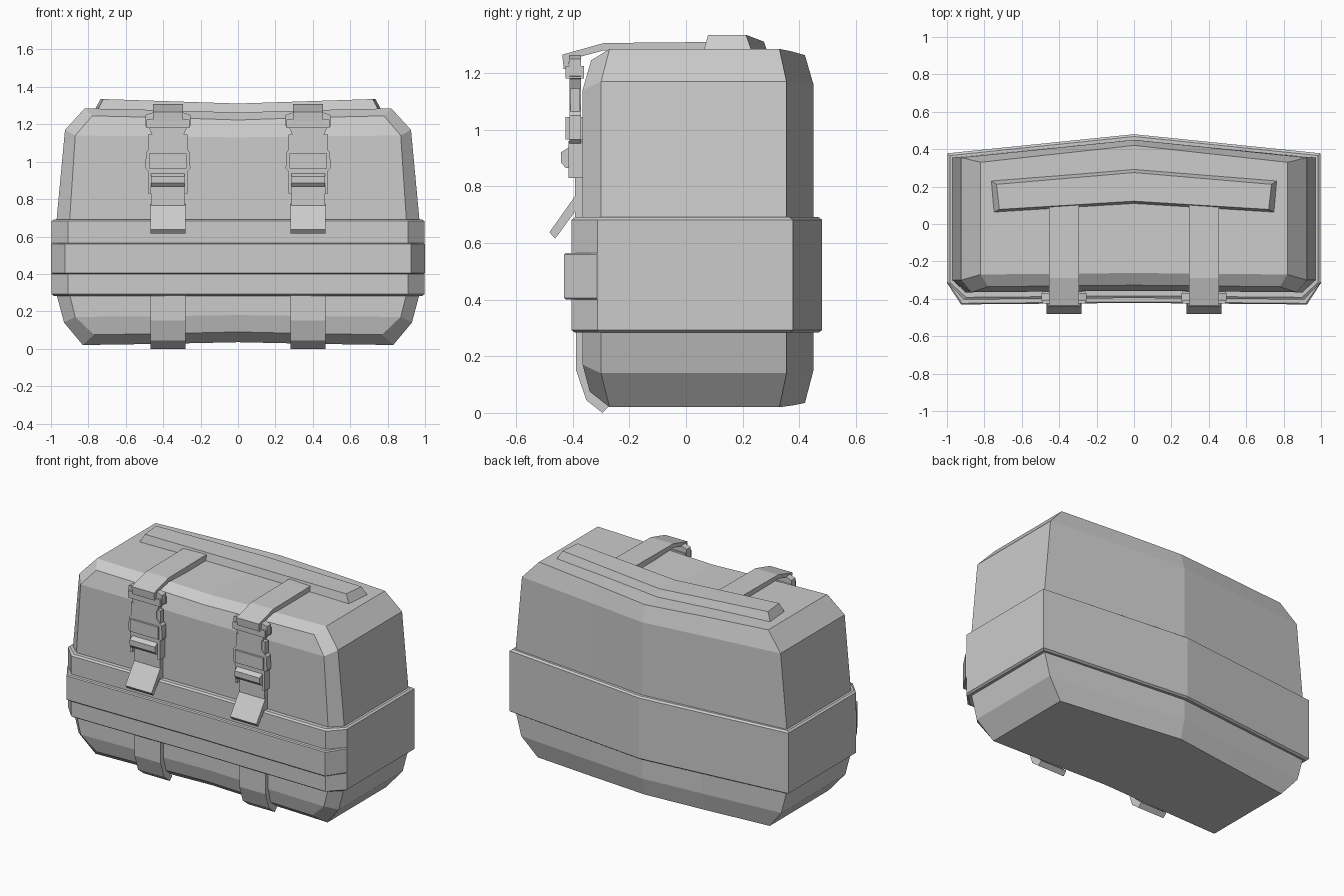
import bpy, bmesh

if "Cube" in bpy.data.objects:
    bpy.data.objects.remove(bpy.data.objects["Cube"])


def make(name, verts, faces):
    me = bpy.data.meshes.new(name)
    bm = bmesh.new()
    vs = [bm.verts.new(v) for v in verts]
    for f in faces:
        bm.faces.new([vs[i] for i in f])
    bmesh.ops.remove_doubles(bm, verts=bm.verts, dist=0.0005)
    bmesh.ops.dissolve_degenerate(bm, edges=bm.edges, dist=0.0005)
    bmesh.ops.recalc_face_normals(bm, faces=bm.faces)
    bm.to_mesh(me)
    bm.free()
    ob = bpy.data.objects.new(name, me)
    bpy.context.collection.objects.link(ob)
    return ob


def ring(front, side, back, bulge, sag=0.0):
    """Plan outline: front=(x,y,z) edge, side=(x,y,z) corner, back=(x,y) corner, kinked back."""
    fx, fy, fz = front
    sx, sy, sz = side
    bx, by = back
    m = 0.4
    f = lambda x: (x, fy + 0.008 * (1 - abs(x) / fx), fz + sag * (1 - abs(x) / fx) ** 1.3)
    b = lambda x: (x, by + bulge * (1 - abs(x) / bx), sz + sag * (1 - abs(x) / bx) ** 1.3)
    return ([f(x) for x in (-fx, -m, 0, m, fx)] + [(sx, sy, sz)]
            + [b(x) for x in (bx, m, 0, -m, -bx)] + [(-sx, sy, sz)])


def loft(name, rings):
    n = 12
    verts = [v for r in rings for v in r]
    faces = []
    for k in range(len(rings) - 1):
        for i in range(n):
            j = (i + 1) % n
            faces.append((k * n + i, k * n + j, k * n + n + j, k * n + n + i))
    for o in (0, (len(rings) - 1) * n):
        for c in ((0, 1, 9, 10, 11), (1, 2, 8, 9), (2, 3, 7, 8), (3, 4, 5, 6, 7)):
            faces.append([o + i for i in c])
    return make(name, verts, faces)


def prism(name, pts, axis, lo, hi):
    """Extrude a 2D outline: axis 'x' takes (y,z) points, axis 'y' takes (x,z) points."""
    n = len(pts)
    put = (lambda p, d: (d, p[0], p[1])) if axis == 'x' else (lambda p, d: (p[0], d, p[1]))
    verts = [put(p, lo) for p in pts] + [put(p, hi) for p in pts]
    faces = [range(n), range(n, 2 * n)]
    faces += [(i, (i + 1) % n, n + (i + 1) % n, n + i) for i in range(n)]
    return make(name, verts, faces)


def box(name, x, y, z):
    return prism(name, [(y[0], z[0]), (y[1], z[0]), (y[1], z[1]), (y[0], z[1])], 'x', *x)


# Faceted bag body, bottom cap to top cap
lo_s, hi_s = (0.83, -0.27, 0.02), (0.82, -0.27, 1.285)
loft("bag_body", [
    ring(lo_s, lo_s, (0.83, 0.33), 0.09, 0.015),
    ring((0.77, -0.34, 0.075), lo_s, (0.83, 0.33), 0.09, 0.015),
    ring((0.87, -0.365, 0.17), (0.93, -0.30, 0.14), (0.93, 0.355), 0.095, 0.01),
    ring((0.90, -0.365, 0.29), (0.97, -0.30, 0.29), (0.97, 0.355), 0.095),
    ring((0.90, -0.365, 0.69), (0.97, -0.30, 0.69), (0.97, 0.355), 0.095),
    ring((0.87, -0.365, 1.14), (0.925, -0.30, 1.17), (0.925, 0.355), 0.095, -0.01),
    ring((0.78, -0.335, 1.245), hi_s, (0.82, 0.33), 0.09, -0.022),
    ring(hi_s, hi_s, (0.82, 0.33), 0.09, -0.022),
])

# Wide middle belt with a raised front band
loft("middle_belt", [
    ring((0.91 - d, -0.404 + d, z), (0.997 - d, -0.312, z), (0.997 - d, 0.378 - d), 0.102)
    for z, d in ((0.283, 0.012), (0.292, 0), (0.682, 0), (0.691, 0.012))])
loft("front_band", [
    ring((0.925 - d, -0.43 + d, z), (1.0 - d, -0.315, z), (0.96, -0.2), 0.0)
    for z, d in ((0.40, 0.006), (0.406, 0), (0.559, 0), (0.565, 0.006))])

# Bent pad on the top, tapered upward
pad = []
for x, x2, yf, yf2, yb2, yb, z0, z1 in (
        (-0.755, -0.72, 0.06, 0.078, 0.212, 0.235, 1.27, 1.335),
        (0, 0, 0.105, 0.122, 0.275, 0.298, 1.245, 1.311),
        (0.755, 0.72, 0.06, 0.078, 0.212, 0.235, 1.27, 1.335)):
    s = 0 if x == 0 else (0.015 if x > 0 else -0.015)
    pad += [(x, yf, z0), (x2, yf2, z1), (x2 + s, yb2, z1), (x + s, yb, z0)]
make("top_pad", pad, [(0, 1, 2, 3), (8, 9, 10, 11)] + [
    (o + i, o + (i + 1) % 4, o + 4 + (i + 1) % 4, o + 4 + i) for o in (0, 4) for i in range(4)])

# Two straps with side-release buckles
half = [(0.085, 1.262), (0.12, 1.25), (0.12, 1.19), (0.10, 1.178), (0.082, 1.14),
        (0.082, 1.09), (0.117, 1.05), (0.12, 0.965), (0.105, 0.95)]
for side, cx in (("left", -0.375), ("right", 0.375)):
    def bx(name, hw, y, z):
        return box(side + name, (cx - hw, cx + hw), y, z)

    # strap over the top, folding down into the buckle
    prism(side + "_top_strap", [(0.12, 1.31), (-0.29, 1.306), (-0.437, 1.265), (-0.432, 1.215),
                                (-0.418, 1.215), (-0.41, 1.248), (-0.29, 1.28), (0.12, 1.262)],
          'x', cx - 0.08, cx + 0.08)
    # buckle body with shaped outline, loop frame and side prongs
    outline = [(cx + x, z) for x, z in half] + [(cx - x, z) for x, z in reversed(half)]
    prism(side + "_buckle_body", outline, 'y', -0.412, -0.37)
    bx("_buckle_frame", 0.115, (-0.425, -0.36), (1.18, 1.225))
    bx("_buckle_socket", 0.1, (-0.425, -0.364), (0.965, 1.045))
    bx("_buckle_prongs", 0.105, (-0.408, -0.375), (1.05, 1.145))
    # lower adjuster: rails, end bars and raised grip bar
    for s in (-1, 1):
        a, b = sorted((cx + s * 0.09, cx + s * 0.106))
        box(side + "_adjuster_rail", (a, b), (-0.415, -0.364), (0.83, 0.96))
    bx("_adjuster_top", 0.1, (-0.415, -0.364), (0.935, 0.96))
    prism(side + "_grip_bar", [(-0.38, 0.865), (-0.425, 0.865), (-0.442, 0.885),
                               (-0.442, 0.92), (-0.41, 0.94), (-0.38, 0.94)],
          'x', cx - 0.09, cx + 0.09)
    # strap behind the adjuster and the loose angled tail
    bx("_front_strap", 0.09, (-0.392, -0.355), (0.64, 0.97))
    prism(side + "_strap_tail", [(-0.385, 0.775), (-0.482, 0.638), (-0.462, 0.615),
                                 (-0.385, 0.72)], 'x', cx - 0.094, cx + 0.094)
    # strap below the belt wrapping under
    prism(side + "_bottom_strap", [(-0.388, 0.30), (-0.388, 0.15), (-0.352, 0.045), (-0.295, 0.0),
                                   (-0.27, 0.025), (-0.33, 0.08), (-0.35, 0.17), (-0.35, 0.30)],
          'x', cx - 0.094, cx + 0.094)
